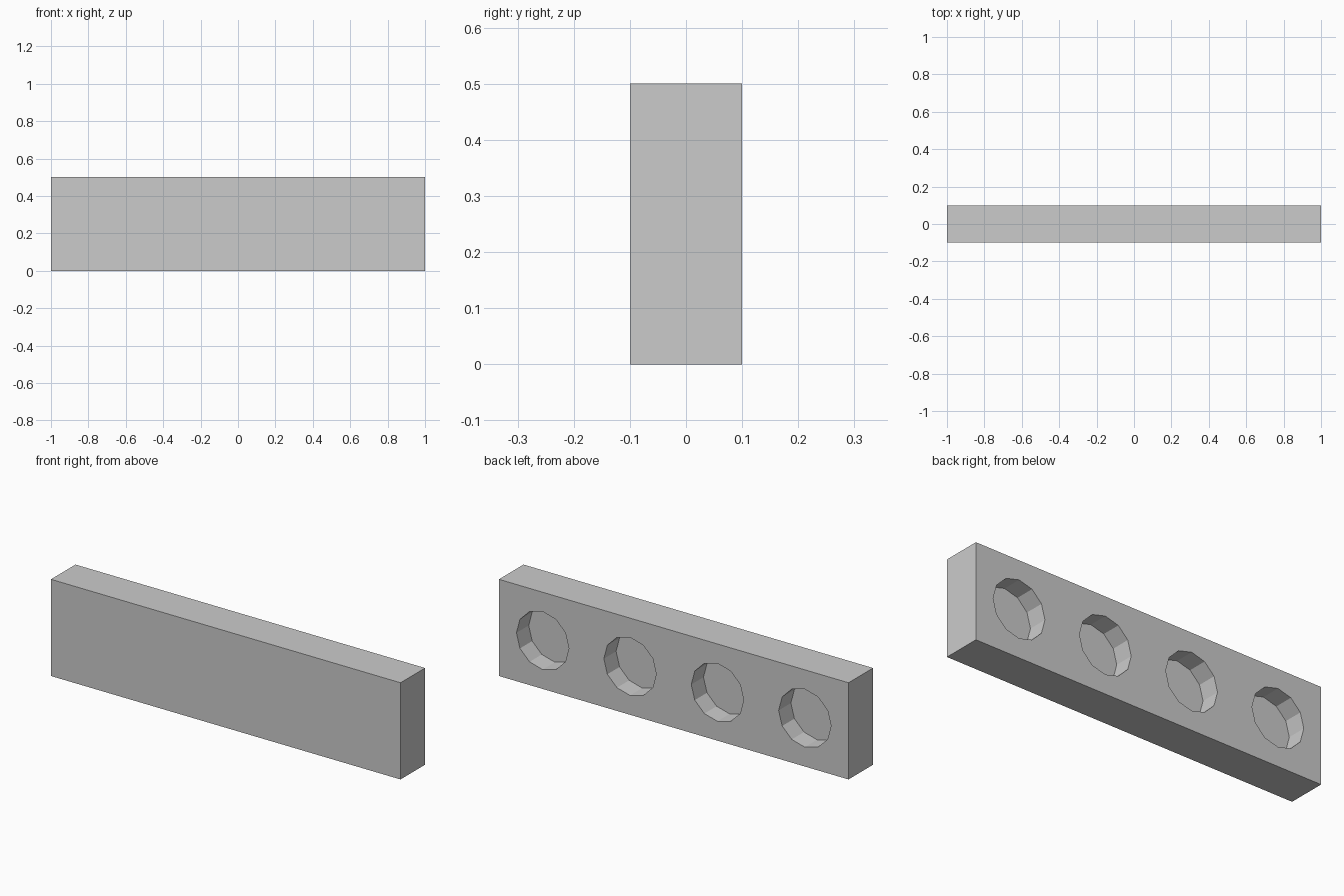
import bpy
from math import pi

if "Cube" in bpy.data.objects:
    bpy.data.objects.remove(bpy.data.objects["Cube"])

# Slab body, 2 x 0.2 x 0.5, standing on the ground
bpy.ops.mesh.primitive_cube_add(size=1, location=(0, 0, 0.25))
slab = bpy.context.object
slab.name = "slab"
slab.scale = (2, 0.2, 0.5)
bpy.ops.object.transform_apply(location=True, rotation=True, scale=True)

# Four round pockets, half the slab deep, cut into the back face
for i in range(4):
    bpy.ops.mesh.primitive_cylinder_add(
        vertices=12, radius=0.15, depth=0.2,
        location=(-0.75 + 0.5 * i, 0.1, 0.25), rotation=(pi / 2, 0, 0))
    cutter = bpy.context.object
    cutter.name = f"pocket_cutter_{i + 1}"
    cutter.hide_render = True
    cutter.display_type = 'WIRE'
    cut = slab.modifiers.new(f"pocket_{i + 1}", 'BOOLEAN')
    cut.operation = 'DIFFERENCE'
    cut.solver = 'EXACT'
    cut.object = cutter
